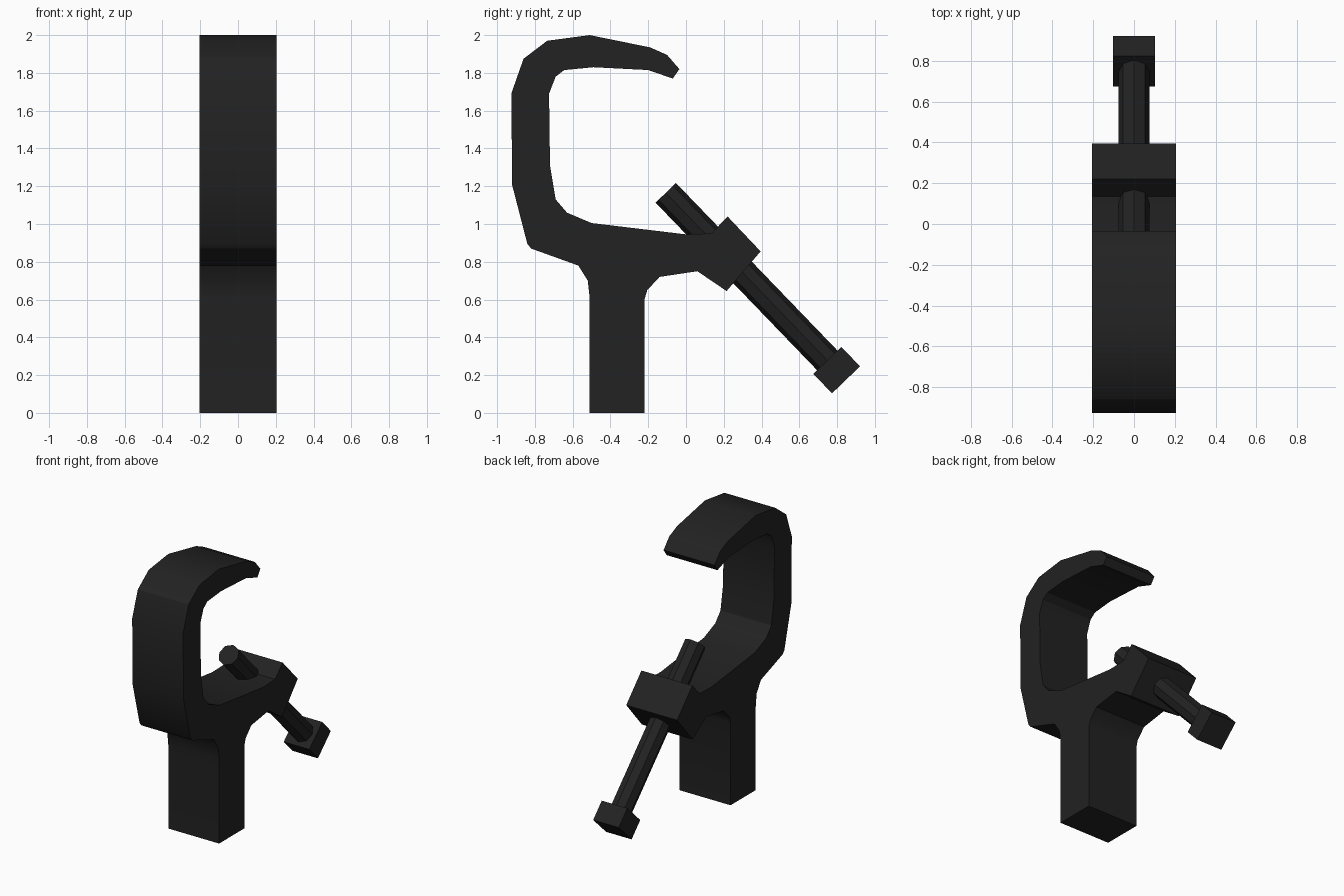
import bpy
import bmesh
import math
from mathutils import Vector

default_cube = bpy.data.objects.get("Cube")
if default_cube:
    bpy.data.objects.remove(default_cube, do_unlink=True)

HALF_WIDTH = 0.205


def make_material(name, colour):
    mat = bpy.data.materials.new(name)
    mat.use_nodes = True
    mat.diffuse_color = colour
    shader = next(n for n in mat.node_tree.nodes if n.type == "BSDF_PRINCIPLED")
    shader.inputs["Base Color"].default_value = colour
    return mat


black = make_material("black", (0.016, 0.016, 0.016, 1))


def finish(obj):
    """Give a part its colour and smooth its shallow edges."""
    obj.data.materials.clear()
    obj.data.materials.append(black)
    bpy.ops.object.select_all(action="DESELECT")
    obj.select_set(True)
    bpy.context.view_layer.objects.active = obj
    bpy.ops.object.shade_smooth_by_angle(angle=math.radians(30))


def extruded_profile(name, profile, half_width):
    """Extrude a (y, z) outline across the width."""
    bm = bmesh.new()
    face = bm.faces.new([bm.verts.new((-half_width, y, z)) for y, z in profile])
    extruded = bmesh.ops.extrude_face_region(bm, geom=[face])
    moved = [v for v in extruded["geom"] if isinstance(v, bmesh.types.BMVert)]
    bmesh.ops.translate(bm, verts=moved, vec=(2 * half_width, 0, 0))
    bmesh.ops.recalc_face_normals(bm, faces=bm.faces)
    mesh = bpy.data.meshes.new(name)
    bm.to_mesh(mesh)
    bm.free()
    obj = bpy.data.objects.new(name, mesh)
    bpy.context.collection.objects.link(obj)
    finish(obj)
    return obj


def prism_between(name, start, end, radius, sides, turn=0.0):
    """Build a straight prism with its axis running from start to end."""
    axis = end - start
    bpy.ops.mesh.primitive_cylinder_add(
        vertices=sides, radius=radius, depth=axis.length, location=(start + end) / 2)
    obj = bpy.context.object
    obj.name = name
    # Tilting about x keeps the prism symmetric from left to right
    obj.rotation_euler = (math.atan2(-axis.y, axis.z), 0, 0)
    for v in obj.data.vertices:
        x, y = v.co.x, v.co.y
        v.co.x = x * math.cos(turn) - y * math.sin(turn)
        v.co.y = x * math.sin(turn) + y * math.cos(turn)
    finish(obj)
    return obj


# Stem, lower arm with threaded block, and hooked jaw
stem_right = [(-0.51, 0), (-0.22, 0), (-0.22, 0.6), (-0.205, 0.65), (-0.14, 0.72), (0.06, 0.75)]
block = [(0.215, 0.645), (0.395, 0.855), (0.22, 1.04), (0.135, 0.95)]
inner_hook = [(0, 0.945), (-0.5, 1.005), (-0.63, 1.06), (-0.69, 1.13), (-0.72, 1.31),
              (-0.725, 1.69), (-0.69, 1.78), (-0.645, 1.815), (-0.49, 1.83),
              (-0.2, 1.815), (-0.07, 1.77)]
outer_hook = [(-0.035, 1.82), (-0.1, 1.895), (-0.19, 1.935), (-0.51, 2), (-0.735, 1.97),
              (-0.86, 1.875), (-0.925, 1.69), (-0.92, 1.205), (-0.84, 0.895), (-0.82, 0.87)]
stem_left = [(-0.57, 0.78), (-0.52, 0.7), (-0.51, 0.61)]
extruded_profile("clamp_body", stem_right + block + inner_hook + outer_hook + stem_left, HALF_WIDTH)

# Slanted bolt: octagonal shaft and square head
tip = Vector((0, -0.107, 1.165))
head_inner = Vector((0, 0.748, 0.278))
direction = (head_inner - tip).normalized()
prism_between("bolt_shaft", tip, head_inner + direction * 0.02, 0.075, 8)
prism_between("bolt_head", head_inner, head_inner + direction * 0.143,
              0.103 * math.sqrt(2), 4, math.radians(45))
